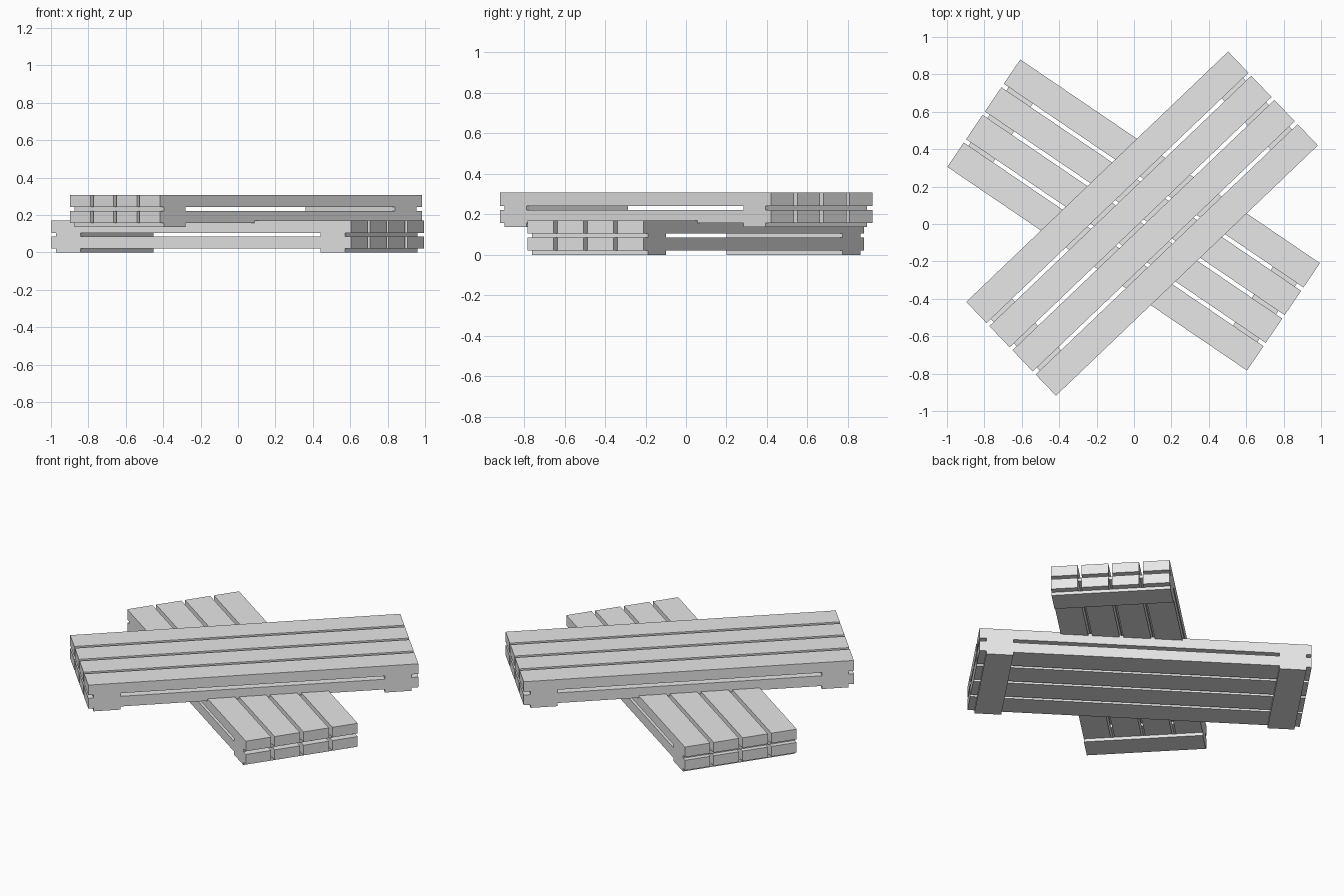
import bpy
from math import radians
from mathutils import Matrix, Vector

cube = bpy.data.objects.get("Cube")
if cube:
    bpy.data.objects.remove(cube, do_unlink=True)

# Plain grey timber
wood = bpy.data.materials.new("grey_wood")
wood.use_nodes = True
GREY = (0.8, 0.8, 0.8, 1)
wood.diffuse_color = GREY
wood.node_tree.nodes["Principled BSDF"].inputs["Base Color"].default_value = GREY

LENGTH, WIDTH, PITCH = 1.937, 0.157, 0.179    # plank size and spacing
PLANK_H, BATTEN_H = 0.065, 0.02
SPAN = 3 * PITCH + WIDTH                      # full deck width


def board(name, size, location, frame):
    """Box-shaped board placed in the frame of its pallet."""
    bpy.ops.mesh.primitive_cube_add(size=1)
    ob = bpy.context.object
    ob.name = name
    ob.data.transform(Matrix.Diagonal((*size, 1)))
    ob.matrix_world = frame @ Matrix.Translation(location)
    ob.data.materials.append(wood)


def deck(name, frame, z):
    """Four planks lying on two cross battens."""
    for side, x in (("left", -0.859), ("right", 0.85)):
        board(f"{name}_batten_{side}", (WIDTH, SPAN, BATTEN_H),
              Vector((x, 0, z + BATTEN_H / 2)), frame)
    for i in range(4):
        board(f"{name}_plank_{i + 1}", (LENGTH, WIDTH, PLANK_H),
              Vector((0, (i - 1.5) * PITCH, z + BATTEN_H + PLANK_H / 2)), frame)


# Two pallets crossed, each made of two stacked decks
for name, centre, angle in (("lower_pallet", (-0.002, 0.048, 0), -34.2),
                            ("upper_pallet", (0.043, 0.002, 0.137), 43.7)):
    frame = Matrix.Translation(centre) @ Matrix.Rotation(radians(angle), 4, "Z")
    for level, label in enumerate(("bottom", "top")):
        deck(f"{name}_{label}", frame, level * (PLANK_H + BATTEN_H))
